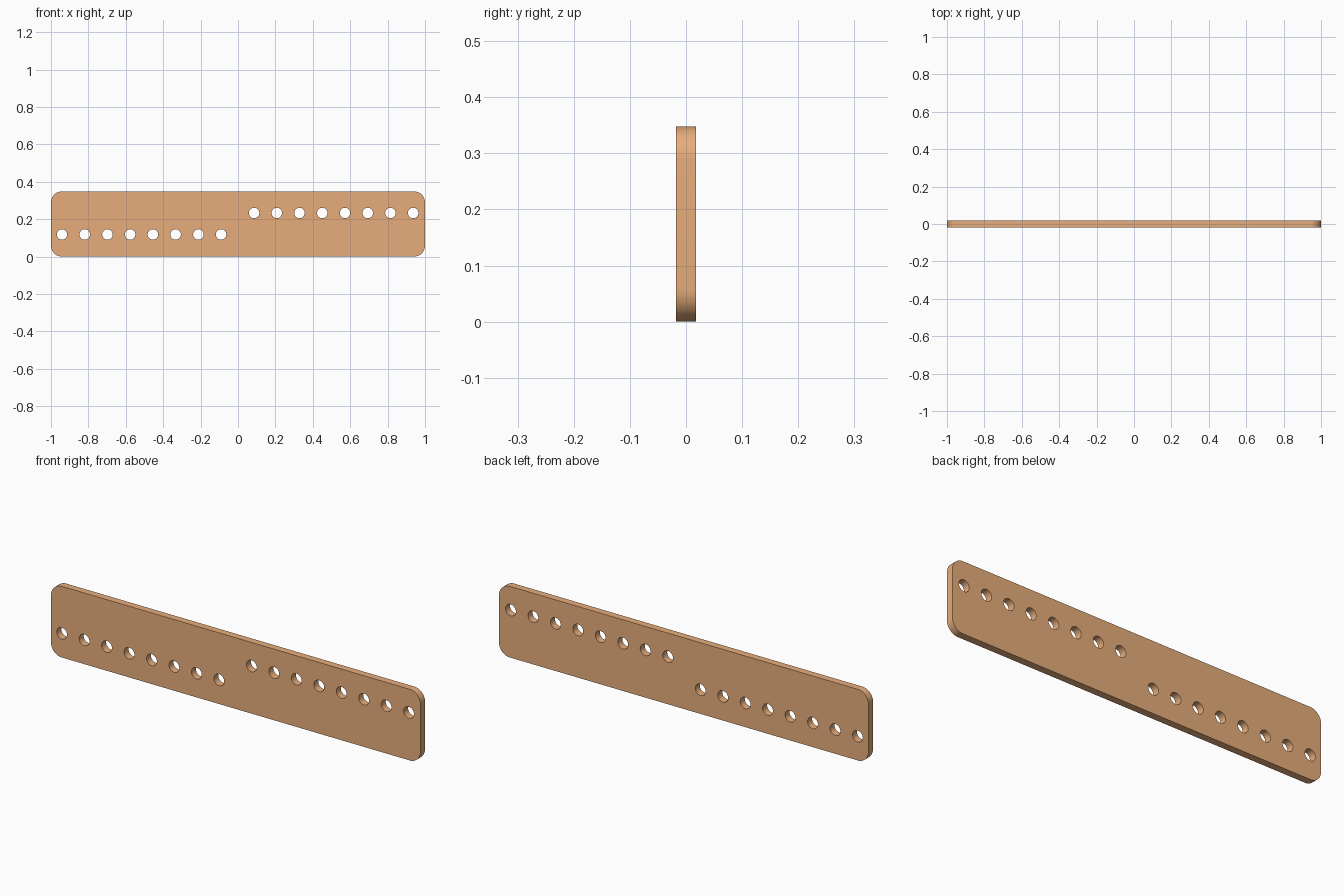
import bpy, bmesh
from math import sin, cos, pi, radians

if "Cube" in bpy.data.objects:
    bpy.data.objects.remove(bpy.data.objects["Cube"])

WIDTH, HEIGHT, THICK = 2.0, 0.348, 0.035
CORNER, HOLE_R, PITCH = 0.058, 0.028, 0.1215


def arc(cx, cz, r, a0, a1, n):
    return [(cx + r * cos(a0 + (a1 - a0) * i / n),
             cz + r * sin(a0 + (a1 - a0) * i / n)) for i in range(n + 1)]


def add_loop(curve, pts):
    s = curve.splines.new('POLY')
    s.points.add(len(pts) - 1)
    for p, (x, z) in zip(s.points, pts):
        p.co = (x, z, 0, 1)
    s.use_cyclic_u = True


# Plate outline with rounded corners
curve = bpy.data.curves.new("plate_profile", 'CURVE')
curve.dimensions = '2D'
curve.fill_mode = 'BOTH'
curve.extrude = THICK / 2
hx = WIDTH / 2 - CORNER
outline = []
for k, (cx, cz) in enumerate([(hx, HEIGHT - CORNER), (-hx, HEIGHT - CORNER),
                              (-hx, CORNER), (hx, CORNER)]):
    outline += arc(cx, cz, CORNER, k * pi / 2, (k + 1) * pi / 2, 12)
add_loop(curve, outline)

# Two staggered rows of eight through holes
for start, z in ((-0.941, 0.118), (0.086, 0.233)):
    for i in range(8):
        add_loop(curve, arc(start + i * PITCH, z, HOLE_R, 0, 2 * pi, 32)[:-1])

plate = bpy.data.objects.new("perforated_plate", curve)
bpy.context.collection.objects.link(plate)
plate.rotation_euler = (pi / 2, 0, 0)
bpy.context.view_layer.objects.active = plate
plate.select_set(True)
bpy.ops.object.convert(target='MESH')
plate = bpy.context.object
bpy.ops.object.transform_apply(location=False, rotation=True, scale=False)

# Weld faces to the rim
bm = bmesh.new()
bm.from_mesh(plate.data)
bmesh.ops.remove_doubles(bm, verts=bm.verts, dist=1e-5)
bmesh.ops.recalc_face_normals(bm, faces=bm.faces)
bm.to_mesh(plate.data)
bm.free()
bpy.ops.object.shade_smooth_by_angle(angle=radians(30))

mat = bpy.data.materials.new("tan")
mat.diffuse_color = (0.8, 0.42, 0.2, 1)
mat.use_nodes = True
mat.node_tree.nodes["Principled BSDF"].inputs["Base Color"].default_value = mat.diffuse_color
plate.data.materials.clear()
plate.data.materials.append(mat)
